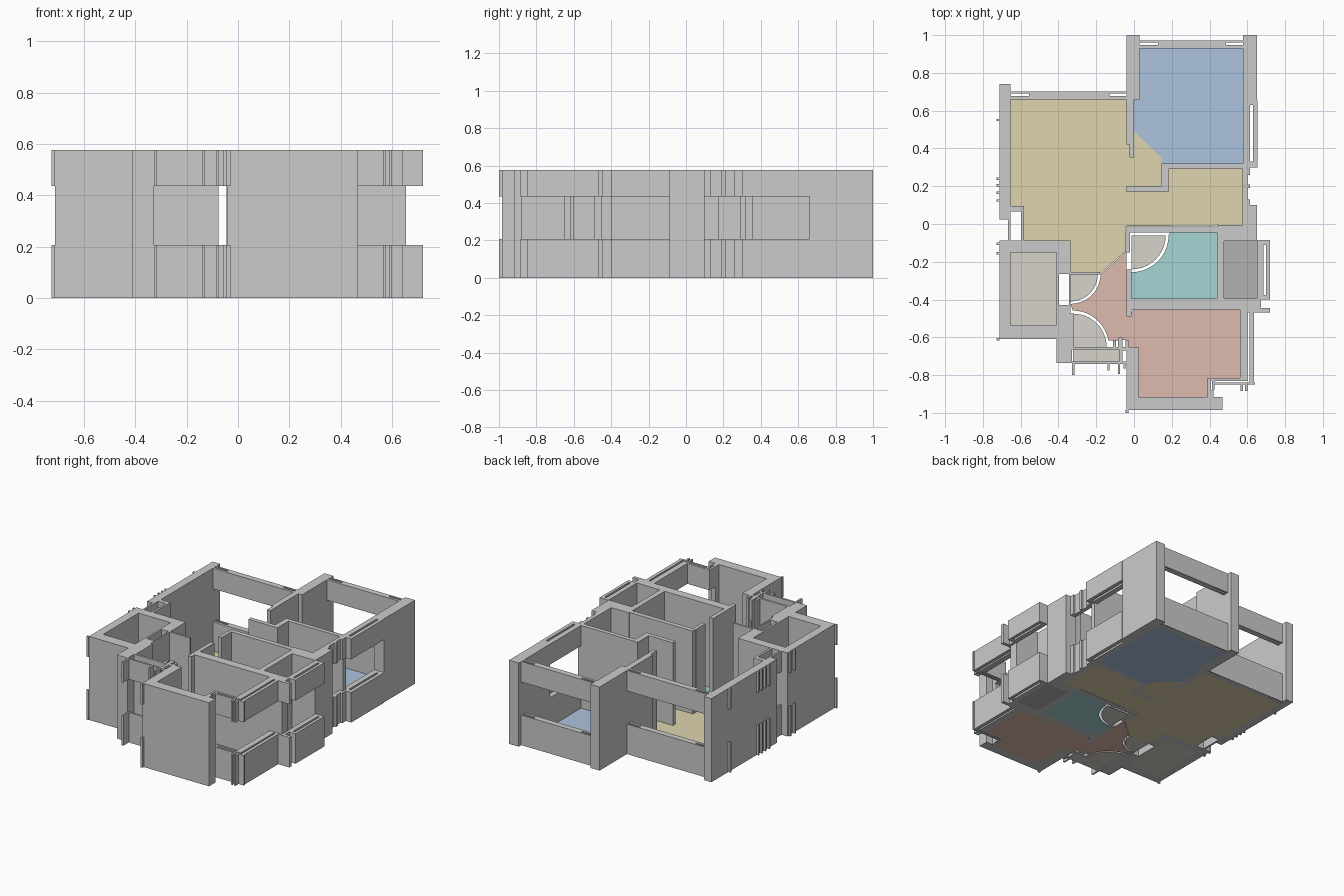
import bpy, bmesh, math

H, SILL, HEAD = 0.577, 0.207, 0.436
FULL = [(0, H)]
BANDS = [(0, SILL), (HEAD, H)]


def union_boxes(name, rects, spans):
    """Clean union of upright boxes: rects are (x0, x1, y0, y1), spans are z ranges."""
    xs = sorted({v for r in rects for v in r[:2]})
    ys = sorted({v for r in rects for v in r[2:]})
    filled = set()
    for x0, x1, y0, y1 in rects:
        for i in range(xs.index(x0), xs.index(x1)):
            for j in range(ys.index(y0), ys.index(y1)):
                filled.add((i, j))
    bm = bmesh.new()
    for z0, z1 in spans:
        for i, j in filled:
            a, b, c, d = xs[i], xs[i + 1], ys[j], ys[j + 1]
            quads = [[(a, c, z1), (b, c, z1), (b, d, z1), (a, d, z1)],
                     [(a, d, z0), (b, d, z0), (b, c, z0), (a, c, z0)]]
            sides = {(-1, 0): ((a, d), (a, c)), (1, 0): ((b, c), (b, d)),
                     (0, -1): ((a, c), (b, c)), (0, 1): ((b, d), (a, d))}
            for (di, dj), (p, q) in sides.items():
                if (i + di, j + dj) not in filled:
                    quads.append([(*p, z0), (*q, z0), (*q, z1), (*p, z1)])
            for q in quads:
                bm.faces.new([bm.verts.new(v) for v in q])
    bmesh.ops.remove_doubles(bm, verts=bm.verts, dist=1e-5)
    bmesh.ops.dissolve_limit(bm, angle_limit=0.01, verts=bm.verts, edges=bm.edges)
    return finish(name, bm)


def finish(name, bm):
    me = bpy.data.meshes.new(name)
    bm.to_mesh(me)
    bm.free()
    ob = bpy.data.objects.new(name, me)
    bpy.context.collection.objects.link(ob)
    return ob


def material(name, rgb):
    m = bpy.data.materials.new(name)
    m.diffuse_color = (*rgb, 1)
    return m


def floor(name, outline, mat, top=0.006):
    bm = bmesh.new()
    f = bm.faces.new([bm.verts.new((x, y, 0)) for x, y in outline])
    ext = bmesh.ops.extrude_face_region(bm, geom=[f])
    for v in ext["geom"]:
        if isinstance(v, bmesh.types.BMVert):
            v.co.z = top
    bmesh.ops.recalc_face_normals(bm, faces=bm.faces)
    finish(name, bm).data.materials.append(mat)


def rect(x0, x1, y0, y1):
    return [(x0, y0), (x1, y0), (x1, y1), (x0, y1)]


def arc(cx, cy, r, a0, a1, n=10):
    ts = [math.radians(a0 + (a1 - a0) * i / n) for i in range(n + 1)]
    return [(cx + r * math.cos(t), cy + r * math.sin(t)) for t in ts]


# north bedroom walls
union_boxes("north_bedroom_walls", [
    (-0.04, 0.028, 0.66, 1.0), (0.578, 0.652, 0.66, 1.0),
    (-0.04, 0.0, 0.42, 0.66), (-0.025, 0.0, 0.352, 0.42),
    (-0.04, 0.182, 0.17, 0.2), (0.145, 0.182, 0.2, 0.32),
    (0.182, 0.6, 0.29, 0.32)], FULL)

# living room west wall and the recess beside it
union_boxes("living_room_walls", [
    (-0.712, -0.655, 0.09, 0.74), (-0.712, -0.655, 0.025, 0.09),
    (-0.655, -0.582, 0.065, 0.095), (-0.597, -0.582, -0.09, 0.065)], FULL)

# service room and shaft
union_boxes("service_room_walls", [
    (-0.712, -0.655, -0.61, -0.088), (-0.655, -0.335, -0.15, -0.088),
    (-0.655, -0.335, -0.61, -0.535), (-0.41, -0.335, -0.265, -0.15),
    (-0.41, -0.397, -0.535, -0.265), (-0.345, -0.335, -0.43, -0.265),
    (-0.41, -0.335, -0.535, -0.428), (-0.41, -0.328, -0.735, -0.61)], FULL)

# entry hall
union_boxes("entry_hall_walls", [
    (-0.335, -0.18, -0.268, -0.254), (-0.335, -0.32, -0.66, -0.475),
    (-0.335, -0.075, -0.665, -0.65), (-0.11, -0.095, -0.65, -0.615),
    (-0.085, -0.075, -0.65, -0.6)], FULL)

# bathroom and corridor
union_boxes("bathroom_walls", [
    (-0.04, 0.445, -0.045, -0.012), (0.44, 0.575, -0.09, -0.005),
    (0.575, 0.652, -0.09, 0.1), (0.44, 0.476, -0.4, -0.09),
    (-0.04, -0.012, -0.49, -0.24), (-0.04, 0.655, -0.455, -0.395),
    (-0.045, -0.02, -0.15, -0.045)], FULL)

# south bedroom
union_boxes("south_bedroom_walls", [
    (-0.04, 0.025, -0.985, -0.65), (0.025, 0.468, -0.985, -0.915),
    (0.39, 0.42, -0.915, -0.88), (-0.045, -0.03, -0.65, -0.615)], FULL)

# north windows: double plates with a shorter core, sill and lintel
for name, x0, x1, y in (("living_window", -0.655, -0.04, 0.66),
                        ("north_bedroom_window", 0.028, 0.578, 0.93)):
    union_boxes(name, [(x0, x1, y, y + 0.018), (x0, x1, y + 0.03, y + 0.042),
                       (x0 + 0.1, x1 - 0.09, y + 0.018, y + 0.03)], BANDS)

# east windows
union_boxes("bedroom_east_window", [
    (0.578, 0.615, 0.32, 0.66), (0.63, 0.655, 0.3, 0.66),
    (0.615, 0.63, 0.3, 0.33), (0.615, 0.63, 0.63, 0.66),
    (0.6, 0.615, 0.3, 0.32)], BANDS)
union_boxes("corridor_window", [
    (0.575, 0.602, 0.1, 0.29), (0.602, 0.615, 0.1, 0.13),
    (0.602, 0.615, 0.19, 0.21), (0.602, 0.615, 0.26, 0.3)], BANDS)

# balcony parapet
union_boxes("balcony_parapet", [
    (0.652, 0.685, -0.4, -0.085), (0.7, 0.72, -0.4, -0.085),
    (0.685, 0.7, -0.11, -0.085), (0.685, 0.7, -0.4, -0.375),
    (0.655, 0.672, -0.455, -0.4), (0.58, 0.72, -0.468, -0.445)], BANDS)

# south bedroom corner window
union_boxes("south_corner_window", [
    (0.39, 0.405, -0.88, -0.815), (0.412, 0.425, -0.88, -0.83),
    (0.405, 0.6, -0.83, -0.815), (0.425, 0.64, -0.85, -0.838),
    (0.56, 0.6, -0.815, -0.455), (0.612, 0.635, -0.838, -0.455),
    (0.565, 0.577, -0.885, -0.85), (0.588, 0.6, -0.885, -0.85)], BANDS)

# entry front window with small fins
union_boxes("entry_front_window", [
    (-0.328, -0.03, -0.74, -0.727), (-0.08, -0.06, -0.727, -0.6),
    (-0.06, -0.04, -0.67, -0.65)] +
    [(x - 0.006, x + 0.006, y, -0.727) for x, y in
     ((-0.322, -0.8), (-0.135, -0.775), (-0.08, -0.795), (-0.05, -0.765))], BANDS)

# recess screen and facade fins on the west side
union_boxes("recess_screen", [(-0.668, -0.655, -0.088, 0.025)], BANDS)
union_boxes("west_fins", [(-0.727, -0.712, y - 0.006, y + 0.006)
            for y in (0.55, 0.24, 0.205, 0.165, 0.125, -0.105, -0.155, -0.61)], BANDS)
union_boxes("south_fin", [(-0.045, -0.03, -1.0, -0.985)], BANDS)

# floors
blue = material("blue_floor", (0.42, 0.55, 0.74))
sand = material("sand_floor", (0.74, 0.66, 0.42))
teal = material("teal_floor", (0.38, 0.66, 0.66))
rose = material("rose_floor", (0.74, 0.5, 0.42))
beige = material("beige_floor", (0.68, 0.65, 0.6))
grey = material("grey_floor", (0.45, 0.45, 0.45))

floor("north_bedroom_floor", [(0.028, 0.93), (0.028, 0.66), (0, 0.66), (0, 0.49),
      (0.145, 0.352), (0.145, 0.32), (0.578, 0.32), (0.578, 0.93)], blue)
floor("living_floor", [(-0.655, 0.66), (-0.655, 0.095), (-0.582, 0.095), (-0.582, -0.088),
      (-0.335, -0.088), (-0.335, -0.255), (-0.18, -0.262), (-0.045, -0.145), (-0.045, -0.012),
      (0.575, -0.005), (0.575, 0.29), (0.182, 0.29), (0.182, 0.17), (-0.04, 0.17),
      (-0.04, 0.2), (0.145, 0.2), (0.145, 0.352), (0, 0.49), (0, 0.352), (-0.025, 0.352),
      (-0.025, 0.42), (-0.04, 0.42), (-0.04, 0.66)], sand)
floor("hall_and_south_bedroom_floor",
      arc(-0.335, -0.265, 0.158, -90, 0) +
      [(-0.04, -0.145), (-0.04, -0.49), (0.0, -0.455), (0.56, -0.455), (0.56, -0.815),
       (0.39, -0.815), (0.39, -0.915), (0.025, -0.915), (0.025, -0.65), (-0.04, -0.65),
       (-0.04, -0.615)] + arc(-0.325, -0.65, 0.192, 10, 90), rose)
floor("bathroom_floor", arc(-0.012, -0.06, 0.195, -90, 0) +
      [(0.19, -0.045), (0.44, -0.045), (0.44, -0.395), (-0.012, -0.395)], teal)
floor("balcony_floor", rect(0.476, 0.655, -0.395, -0.09), grey)
floor("service_floor", rect(-0.655, -0.41, -0.535, -0.15), beige)
floor("entry_ledge_floor", rect(-0.322, -0.08, -0.727, -0.665), beige)

# door swing sectors
for name, cx, cy, r, a0, a1 in (("upper_hall_swing", -0.335, -0.267, 0.143, -90, 0),
                                ("lower_hall_swing", -0.32, -0.65, 0.175, 0, 90),
                                ("bathroom_swing", -0.012, -0.06, 0.18, -90, 0)):
    floor(name, [(cx, cy)] + arc(cx, cy, r, a0, a1), beige)
